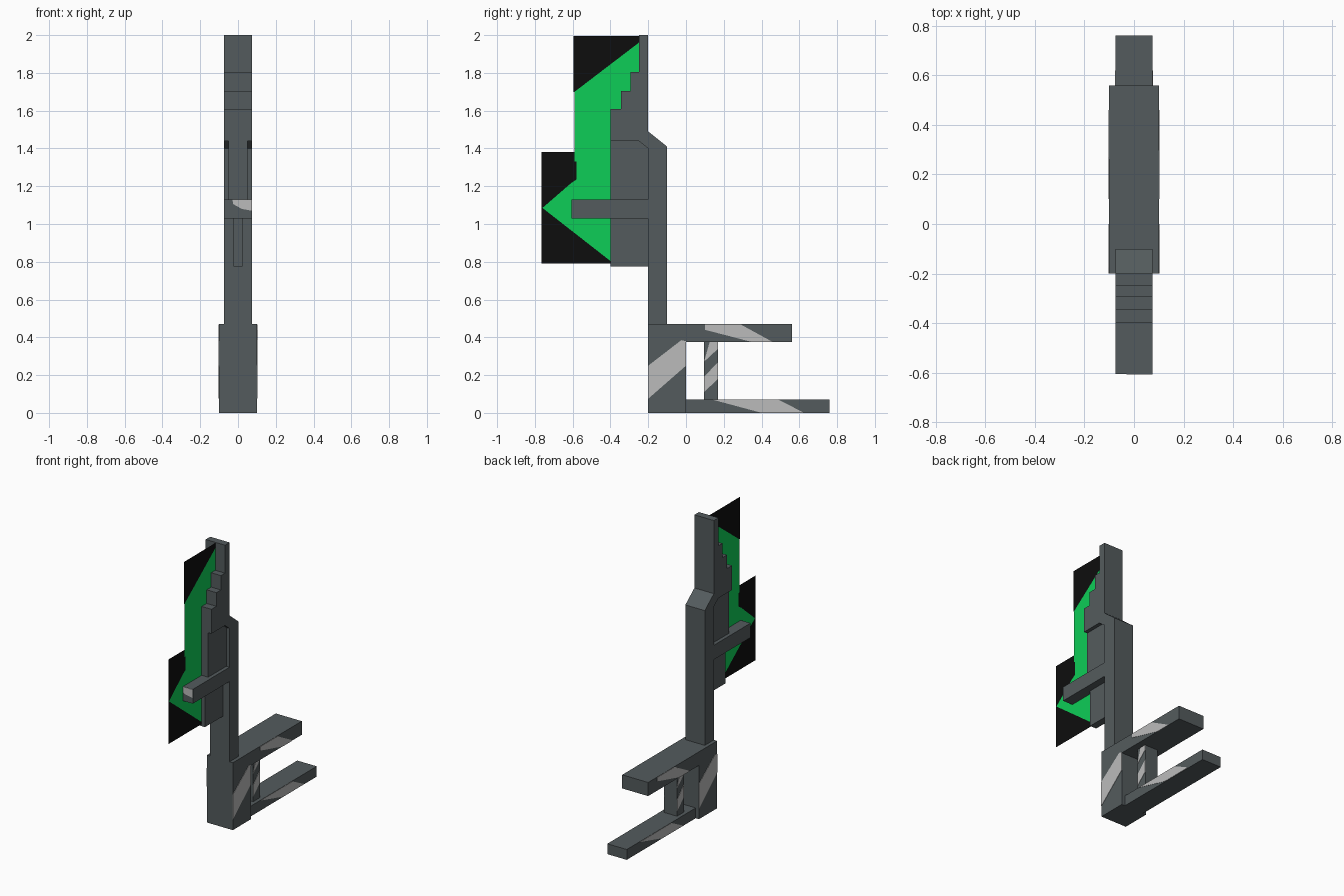
import bpy, bmesh

if "Cube" in bpy.data.objects:
    bpy.data.objects.remove(bpy.data.objects["Cube"])


def material(name, rgb):
    m = bpy.data.materials.new(name)
    m.diffuse_color = (*rgb, 1)
    m.use_nodes = True
    m.node_tree.nodes["Principled BSDF"].inputs["Base Color"].default_value = m.diffuse_color
    return m


GREY = material("dark grey", (0.088, 0.105, 0.110))
LIGHT = material("light grey", (0.50, 0.50, 0.50))
GREEN = material("bright green", (0.004, 0.61, 0.095))
BLACK = material("black", (0.004, 0.004, 0.004))


def polygon(name, points, mat, depth=None):
    """Flat polygon, optionally extruded along a vector."""
    bm = bmesh.new()
    face = bm.faces.new([bm.verts.new(p) for p in points])
    if depth:
        out = bmesh.ops.extrude_face_region(bm, geom=[face])["geom"]
        verts = [v for v in out if isinstance(v, bmesh.types.BMVert)]
        bmesh.ops.translate(bm, verts=verts, vec=depth)
    bmesh.ops.recalc_face_normals(bm, faces=bm.faces)
    mesh = bpy.data.meshes.new(name)
    bm.to_mesh(mesh)
    bm.free()
    mesh.materials.append(mat)
    ob = bpy.data.objects.new(name, mesh)
    bpy.context.collection.objects.link(ob)
    return ob


def prism(name, profile, half):
    """Side profile (y, z) extruded symmetrically in x."""
    return polygon(name, [(-half, y, z) for y, z in profile], GREY, (2 * half, 0, 0))


def box(name, y0, y1, z0, z1, half):
    return prism(name, [(y0, z0), (y1, z0), (y1, z1), (y0, z1)], half)


def stripes(name, profile, half, y_mid):
    """Painted plates on both sides, each reading the same from outside."""
    polygon(name + "_right", [(half - 0.002, y, z) for y, z in profile], LIGHT, (0.004, 0, 0))
    polygon(name + "_left", [(-half - 0.002, 2 * y_mid - y, z) for y, z in profile],
            LIGHT, (0.004, 0, 0))


# Column with chamfered top and stepped upper blade
prism("column_and_stepped_blade", [
    (-.4, 1.44), (-.4, 1.61), (-.345, 1.61), (-.345, 1.705), (-.295, 1.705), (-.295, 1.805),
    (-.25, 1.805), (-.25, 2), (-.2, 2), (-.2, 1.49), (-.1, 1.41), (-.1, .47),
    (-.2, .47), (-.2, 1.40), (-.25, 1.44)], 0.075)

# Recessed web, lower fin and cross bar
prism("recessed_web", [(-.4, 1.13), (-.2, 1.13), (-.2, 1.40), (-.25, 1.44), (-.4, 1.44)], 0.05)
box("lower_fin", -.4, -.2, .775, 1.03, 0.025)
box("forward_bar", -.605, -.2, 1.03, 1.13, 0.075)

# Base block and rear fork
prism("base_and_upper_arm", [(-.2, 0), (0, 0), (0, .375), (.56, .375), (.56, .47), (-.2, .47)], 0.1)
box("lower_arm", 0, .76, 0, .072, 0.075)
box("fork_post", .095, .17, .072, .375, 0.05)

# Painted light stripes
stripes("base_stripe", [(-.2, .075), (0, .25), (0, .38), (-.025, .385), (-.2, .25)], 0.1, -0.1)
stripes("upper_arm_stripe", [(.1, .44), (.35, .375), (.46, .375), (.29, .468), (.1, .468)], 0.1, 0.28)
stripes("lower_arm_stripe", [(.14, .07), (.39, .003), (.62, .003), (.49, .07)], 0.075, 0.38)
stripes("post_stripe_low", [(.095, .11), (.17, .18), (.17, .27), (.095, .19)], 0.05, 0.1325)
stripes("post_stripe_high", [(.095, .27), (.17, .34), (.17, .375), (.125, .375)], 0.05, 0.1325)
polygon("bar_end_mark", [(x, -.607, z) for x, z in
        [(-.03, 1.129), (-.025, 1.105), (.02, 1.08), (.074, 1.07), (.074, 1.129)]],
        LIGHT, (0, 0.004, 0))

# Thin central energy sheet: green glow with black borders
SHEETS = {
    "green_sheet": (GREEN, [
        (-.23, 1.975), (-.59, 1.70), (-.59, 1.33), (-.58, 1.33), (-.58, 1.235), (-.61, 1.215),
        (-.76, 1.085), (-.395, .80), (-.395, 1.6), (-.34, 1.6), (-.34, 1.7), (-.29, 1.7),
        (-.29, 1.8), (-.23, 1.8)]),
    "black_top_sheet": (BLACK, [(-.595, 1.70), (-.59, 1.70), (-.23, 1.975), (-.23, 1.995), (-.595, 1.995)]),
    "black_upper_sheet": (BLACK, [
        (-.765, 1.085), (-.76, 1.085), (-.61, 1.215), (-.58, 1.235), (-.58, 1.33),
        (-.59, 1.33), (-.59, 1.38), (-.765, 1.38)]),
    "black_lower_sheet": (BLACK, [(-.765, .79), (-.395, .79), (-.395, .80), (-.76, 1.085), (-.765, 1.085)]),
}
for name, (mat, pts) in SHEETS.items():
    polygon(name, [(0, y, z) for y, z in pts], mat)
